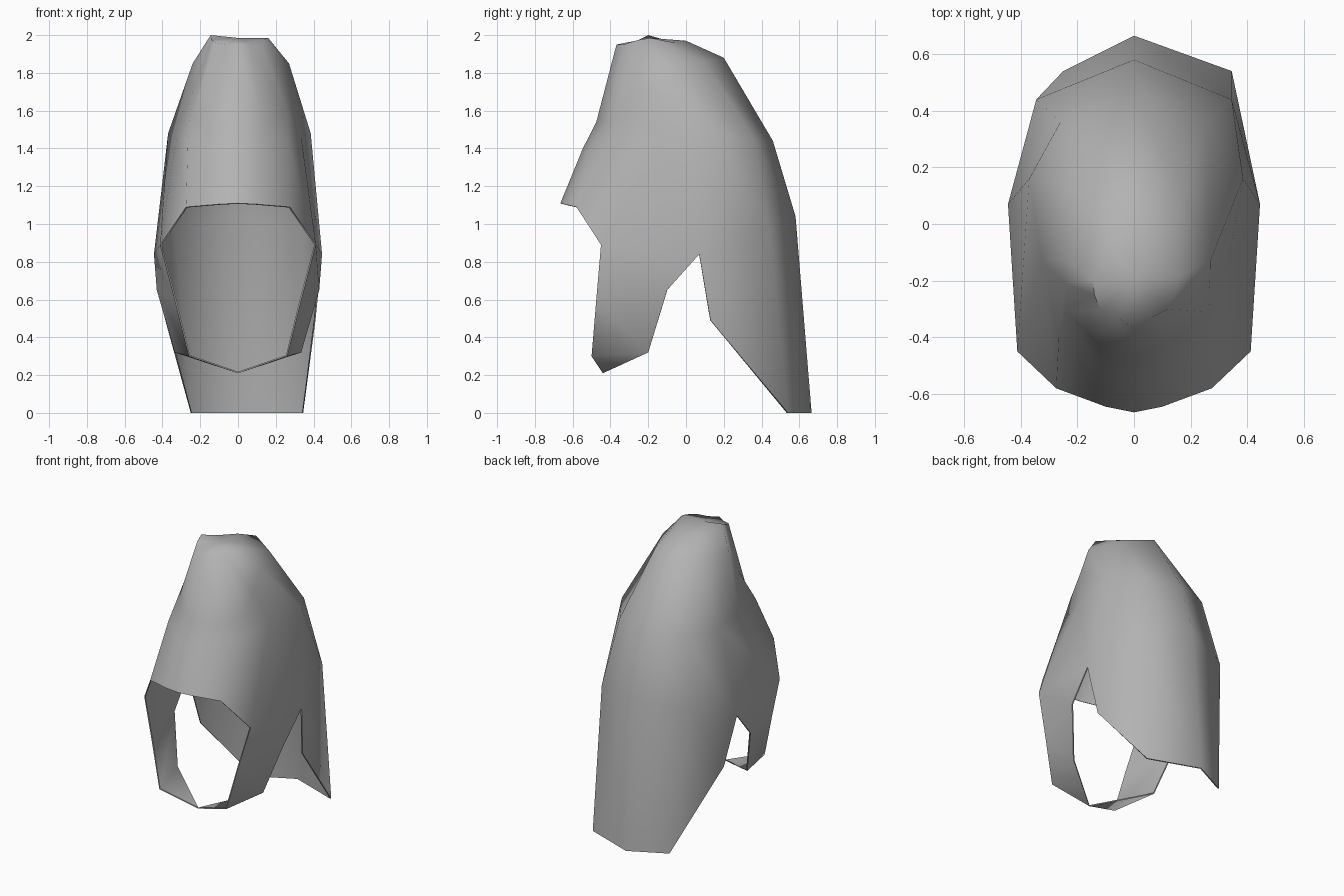
import bpy, bmesh

if "Cube" in bpy.data.objects:
    bpy.data.objects.remove(bpy.data.objects["Cube"])

grey = bpy.data.materials.new("plain grey cloth")
grey.diffuse_color = (0.45, 0.45, 0.45, 1)
grey.use_nodes = True
grey.node_tree.nodes["Principled BSDF"].inputs["Base Color"].default_value = grey.diffuse_color

# Half rings of the hood, running from the back centre round to the front centre
BROW = [(0, .58, 1.04), (.345, .44, .985), (.445, .07, .84), (.412, -.45, .89),
        (.275, -.58, 1.09), (.1, -.645, 1.105), (0, -.665, 1.11)]
TEMPLE = [(0, .46, 1.44), (.26, .36, 1.45), (.385, .16, 1.48), (.335, -.13, 1.46),
          (.265, -.39, 1.44), (.11, -.51, 1.41), (0, -.546, 1.40)]
CROWN = [(0, .2, 1.88), (.17, .1, 1.86), (.27, -.13, 1.85), (.268, -.21, 1.72),
         (.265, -.31, 1.58), (.13, -.42, 1.53), (0, -.475, 1.54)]
TIP = [(0, 0, 1.97), (.09, -.06, 1.96), (.16, -.19, 1.985), (.14, -.25, 1.975),
       (.12, -.30, 1.96), (.06, -.33, 1.95), (0, -.368, 1.95)]

# Back drape below the brow ring, and the strap that runs under the chin
DRAPE = [(0, .665, 0), (.345, .54, 0), (.41, .13, .49)]
STRAP = [(.43, -.1, .65), (.335, -.2, .32), (.26, -.5, .30), (.335, -.475, .6),
         (0, -.44, .21)]
PEAK = (0, -.19, 1.985)

bm = bmesh.new()


def build_half(side):
    """One half of the hood; side is +1 or -1."""
    def verts(pts):
        return [bm.verts.new((p[0] * side, p[1], p[2])) for p in pts]

    def face(*vs):
        bm.faces.new(vs if side > 0 else vs[::-1])

    rings = [verts(r) for r in (BROW, TEMPLE, CROWN, TIP)]
    # hood shell
    for low, high in zip(rings, rings[1:]):
        for i in range(6):
            face(low[i], low[i + 1], high[i + 1], high[i])
    # closed tip
    peak, = verts([PEAK])
    for i in range(6):
        face(rings[3][i], rings[3][i + 1], peak)
    # back drape
    brow, d, s = rings[0], verts(DRAPE), verts(STRAP)
    face(d[0], d[1], brow[1], brow[0])
    face(d[1], d[2], brow[2], brow[1])
    # chin strap
    face(s[0], s[3], brow[3], brow[2])
    face(s[1], s[2], s[3], s[0])
    face(s[1], s[4], s[2])
    # the cloth hangs unevenly: the left side is a little narrower
    if side < 0:
        d[1].co.x, d[2].co.x = -.25, -.385
        for v in rings[2][2:5]:
            v.co.x = -.24
        rings[3][2].co = (-.145, -.2, 2.0)
        rings[1][2].co.x, rings[1][3].co.x = -.37, -.325


build_half(1)
build_half(-1)
bmesh.ops.remove_doubles(bm, verts=bm.verts, dist=.001)
bmesh.ops.recalc_face_normals(bm, faces=bm.faces)
# outward is up at the tip
top = max(bm.faces, key=lambda f: f.calc_center_median().z)
if top.normal.z < 0:
    bmesh.ops.reverse_faces(bm, faces=bm.faces)
mesh = bpy.data.meshes.new("hood")
bm.to_mesh(mesh)
bm.free()
mesh.materials.append(grey)
hood = bpy.data.objects.new("hood", mesh)
bpy.context.collection.objects.link(hood)

# Thin cloth thickness with crisp rims
cloth = hood.modifiers.new("cloth thickness", 'SOLIDIFY')
cloth.thickness = .008
cloth.offset = -1
bpy.context.view_layer.objects.active = hood
hood.select_set(True)
bpy.ops.object.modifier_apply(modifier=cloth.name)
bpy.ops.object.shade_smooth_by_angle(angle=1.2)
